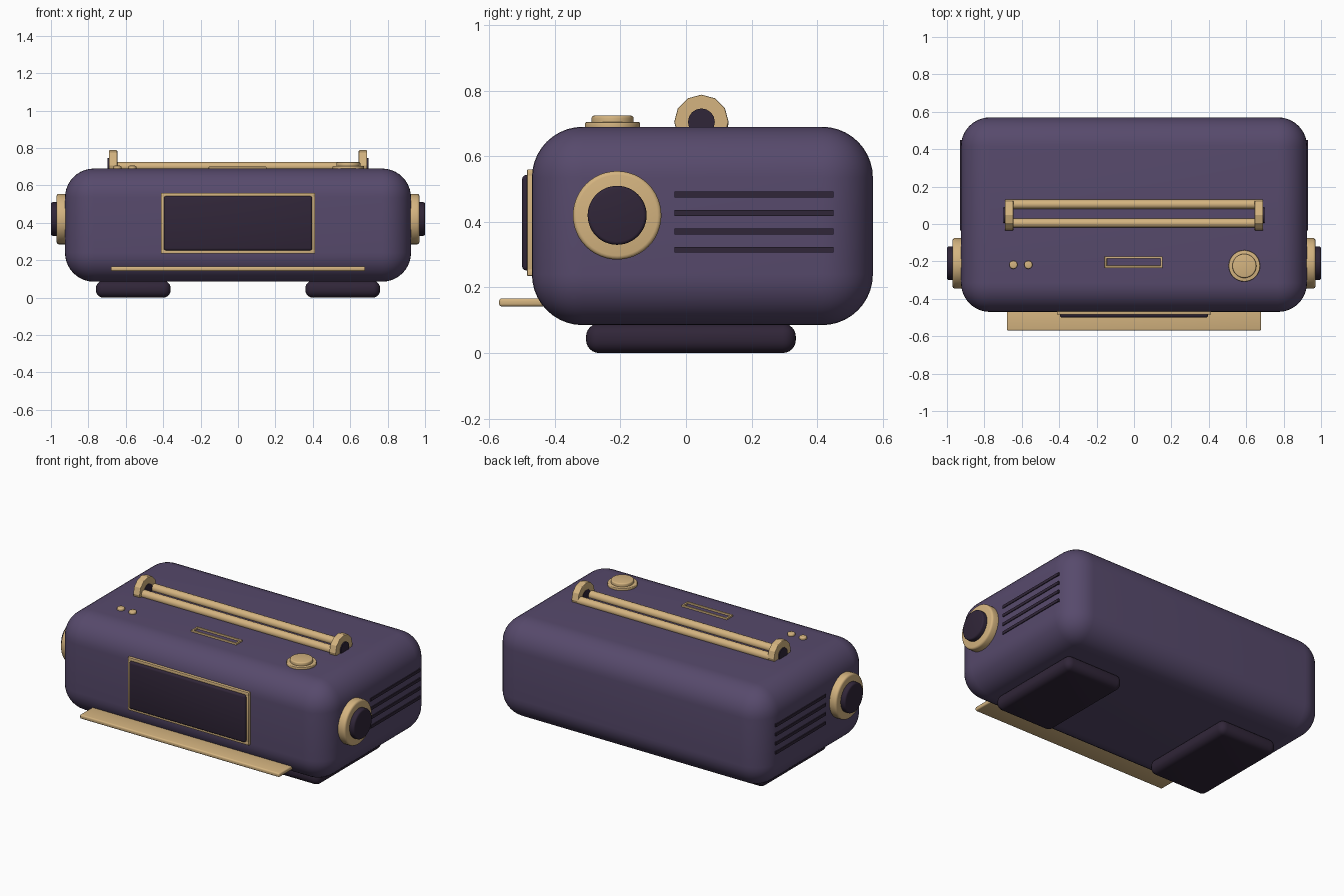
import bpy
import math

cube = bpy.data.objects.get("Cube")
if cube:
    bpy.data.objects.remove(cube, do_unlink=True)


def material(name, rgb):
    mat = bpy.data.materials.new(name)
    mat.use_nodes = True
    mat.diffuse_color = (*rgb, 1)
    mat.node_tree.nodes["Principled BSDF"].inputs["Base Color"].default_value = (*rgb, 1)
    return mat


PURPLE = material("muted purple", (0.095, 0.068, 0.15))
GOLD = material("warm gold", (0.66, 0.455, 0.215))
DARK = material("dark plum", (0.03, 0.019, 0.04))


def finish(name, mat, bevel, segments, angle=35):
    ob = bpy.context.object
    ob.name = name
    ob.data.materials.append(mat)
    bpy.ops.object.transform_apply(location=False, rotation=True, scale=True)
    if bevel:
        mod = ob.modifiers.new("rounded edges", "BEVEL")
        mod.width = bevel
        mod.segments = segments
        mod.limit_method = "ANGLE"
        mod.angle_limit = math.radians(40)
        bpy.ops.object.modifier_apply(modifier=mod.name)
    bpy.ops.object.shade_smooth_by_angle(angle=math.radians(angle))
    return ob


def box(name, mat, x, y, z, bevel=0, segments=3):
    """Box from (low, high) ranges on each axis."""
    spans = (x, y, z)
    bpy.ops.mesh.primitive_cube_add(size=1, location=[(a + b) / 2 for a, b in spans])
    bpy.context.object.scale = [b - a for a, b in spans]
    return finish(name, mat, bevel, segments)


def disc(name, mat, centre, radius, depth, axis="Z", sides=48, bevel=0, segments=3, angle=35):
    turn = (0, math.pi / 2, 0) if axis == "X" else (0, 0, 0)
    bpy.ops.mesh.primitive_cylinder_add(vertices=sides, radius=radius, depth=depth,
                                        location=centre, rotation=turn)
    return finish(name, mat, bevel, segments, angle)


def frame(name, mat, x, y, rim, bounds, upright=False, bevel=0.003):
    """Four rails around an opening; bounds is the extent along its normal."""
    (x0, x1), (y0, y1) = x, y
    rails = {"lower": (x, (y0, y0 + rim)), "upper": (x, (y1 - rim, y1)),
             "right": ((x0, x0 + rim), y), "left": ((x1 - rim, x1), y)}
    for side, (across, along) in rails.items():
        spans = (across, bounds, along) if upright else (across, along, bounds)
        box(f"{name}_{side}", mat, *spans, bevel, 2)


# Main case
box("case", PURPLE, (-0.925, 0.925), (-0.47, 0.57), (0.085, 0.69), 0.155, 10)

# Front display and shelf
frame("display_frame", GOLD, (-0.413, 0.413), (0.235, 0.56), 0.022, (-0.485, -0.45), True)
box("display", DARK, (-0.396, 0.396), (-0.5, -0.45), (0.252, 0.543), 0.012)
box("front_shelf", GOLD, (-0.68, 0.68), (-0.57, -0.42), (0.142, 0.167), 0.008)

# Parts found on both sides
for side, s in (("left", 1), ("right", -1)):
    box(f"{side}_foot", DARK, sorted((s * 0.36, s * 0.76)), (-0.305, 0.335), (0, 0.09), 0.04, 6)

    disc(f"{side}_knob_ring", GOLD, (s * 0.935, -0.21, 0.42), 0.135, 0.07, "X", bevel=0.012)
    disc(f"{side}_knob", DARK, (s * 0.96, -0.21, 0.42), 0.09, 0.08, "X", bevel=0.01)

    for i in range(4):
        z = 0.315 + i * 0.056
        box(f"{side}_vent_{i + 1}", DARK, sorted((s * 0.9, s * 0.93)),
            (-0.035, 0.45), (z - 0.009, z + 0.009))

    disc(f"{side}_handle_mount", GOLD, (s * 0.668, 0.047, 0.705), 0.083, 0.045, "X",
         12, 0.004, 2, 20)
    disc(f"{side}_handle_hub", DARK, (s * 0.67, 0.047, 0.705), 0.041, 0.053, "X", 16)

# Twin handle rails
for place, y in (("front", 0.005), ("back", 0.105)):
    disc(f"{place}_handle_rail", GOLD, (0, y, 0.7), 0.025, 1.3, "X", 12)

# Controls on the top
disc("dial_base", GOLD, (0.59, -0.224, 0.692), 0.084, 0.024, bevel=0.004)
disc("dial_cap", GOLD, (0.59, -0.224, 0.707), 0.064, 0.034, bevel=0.007)
frame("top_slot_frame", GOLD, (-0.157, 0.153), (-0.235, -0.173), 0.012, (0.68, 0.7))
for i, x in enumerate((-0.645, -0.565)):
    disc(f"button_{i + 1}", GOLD, (x, -0.218, 0.692), 0.022, 0.026, sides=20, bevel=0.007)
